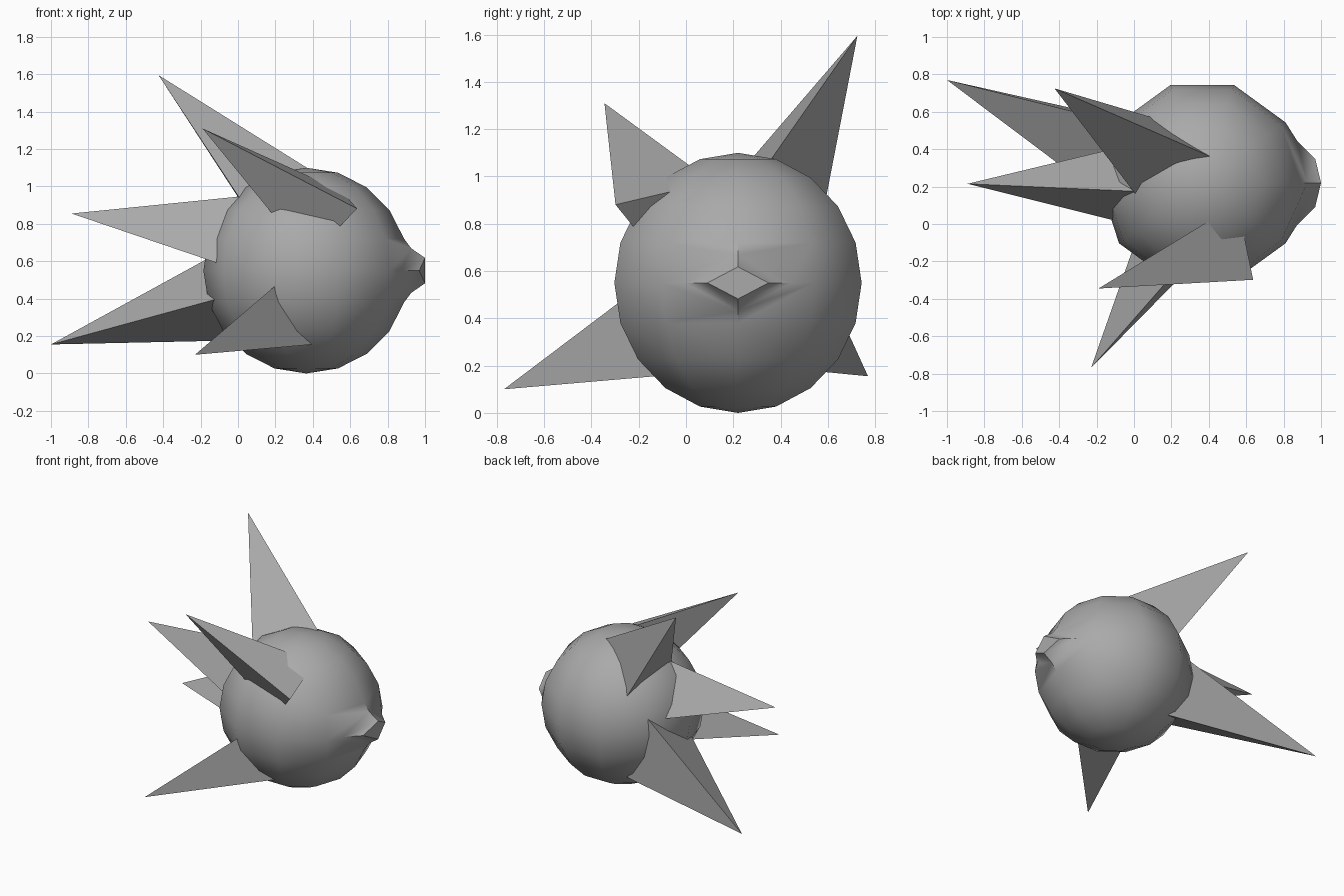
import bpy, bmesh, math
from mathutils import Vector, Matrix

cube = bpy.data.objects.get("Cube")
if cube:
    bpy.data.objects.remove(cube, do_unlink=True)

grey = bpy.data.materials.new("grey")
grey.use_nodes = True
grey.diffuse_color = (0.4, 0.4, 0.4, 1)
grey.node_tree.nodes["Principled BSDF"].inputs["Base Color"].default_value = (0.4, 0.4, 0.4, 1)

CENTRE = Vector((0.365, 0.22, 0.55))
RADIUS = 0.55


def finish(name, bm):
    bmesh.ops.recalc_face_normals(bm, faces=bm.faces)
    mesh = bpy.data.meshes.new(name)
    bm.to_mesh(mesh)
    bm.free()
    mesh.materials.append(grey)
    obj = bpy.data.objects.new(name, mesh)
    bpy.context.collection.objects.link(obj)


# Round body: ten-sided sphere with a corner pointing along +x
bm = bmesh.new()
bmesh.ops.create_uvsphere(bm, u_segments=10, v_segments=10, radius=RADIUS)
rim = next(v for v in bm.verts if abs(v.co.z) < 0.001)
turn = Matrix.Rotation(-math.atan2(rim.co.y, rim.co.x), 4, "Z")
bmesh.ops.transform(bm, matrix=turn, verts=bm.verts)
bmesh.ops.translate(bm, vec=CENTRE, verts=bm.verts)

# Snout: cut that corner to a diamond, lift it, then extrude and taper it
nose = max(bm.verts, key=lambda v: v.co.x)
bmesh.ops.bevel(bm, geom=[nose], offset=70, offset_type="PERCENT",
                segments=1, profile=0.5, affect="VERTICES")
face = max(bm.faces, key=lambda f: f.calc_center_median().x)
bmesh.ops.translate(bm, vec=(0.03, 0, 0), verts=face.verts)
tip = bmesh.ops.extrude_discrete_faces(bm, faces=[face])["faces"][0]
middle = tip.calc_center_median()
for v in tip.verts:
    v.co = middle + (v.co - middle) * 0.57
push = 1.0 - max(v.co.x for v in tip.verts)
bmesh.ops.translate(bm, vec=(push, 0, 0), verts=tip.verts)

# Smooth body, crisp snout
for f in bm.faces:
    f.smooth = True
bm.normal_update()
for e in bm.edges:
    e.smooth = e.calc_face_angle(0) < math.radians(40)
finish("body", bm)


# Three-sided spikes: two ridge directions fix the third one
def spike(name, tip, first, second, angle=math.acos(0.895)):
    tip = Vector(tip)
    a, b = Vector(first).normalized(), Vector(second).normalized()
    mid = (a + b).normalized()
    side = a.cross(b).normalized()
    lean = math.acos(math.cos(angle) / mid.dot(a))
    c = mid * math.cos(lean) + side * math.sin(lean)
    length = (CENTRE - tip).length * 0.85
    bm = bmesh.new()
    top = bm.verts.new(tip)
    base = [bm.verts.new(tip + d * length) for d in (a, b, c)]
    bm.faces.new(base)
    for i in range(3):
        bm.faces.new((top, base[i], base[i - 1]))
    finish(name, bm)


spike("lower_front_spike", (-0.23, -0.77, 0.10), (0.43, 0.49, 0.37), (0.63, 0.64, 0.055))
spike("upper_front_spike", (-0.19, -0.345, 1.31), (0.36, 0.165, -0.44), (0.58, 0.355, -0.26))
spike("upper_back_spike", (-0.425, 0.725, 1.595), (0.825, -0.36, -0.515), (0.425, -0.555, -0.645))
spike("middle_spike", (-0.89, 0.215, 0.855), (0.89, -0.04, 0.09), (0.78, -0.195, -0.265))
spike("lower_back_spike", (-1.0, 0.77, 0.155), (1, -0.225, 0.022), (1, -0.25, 0.548))
